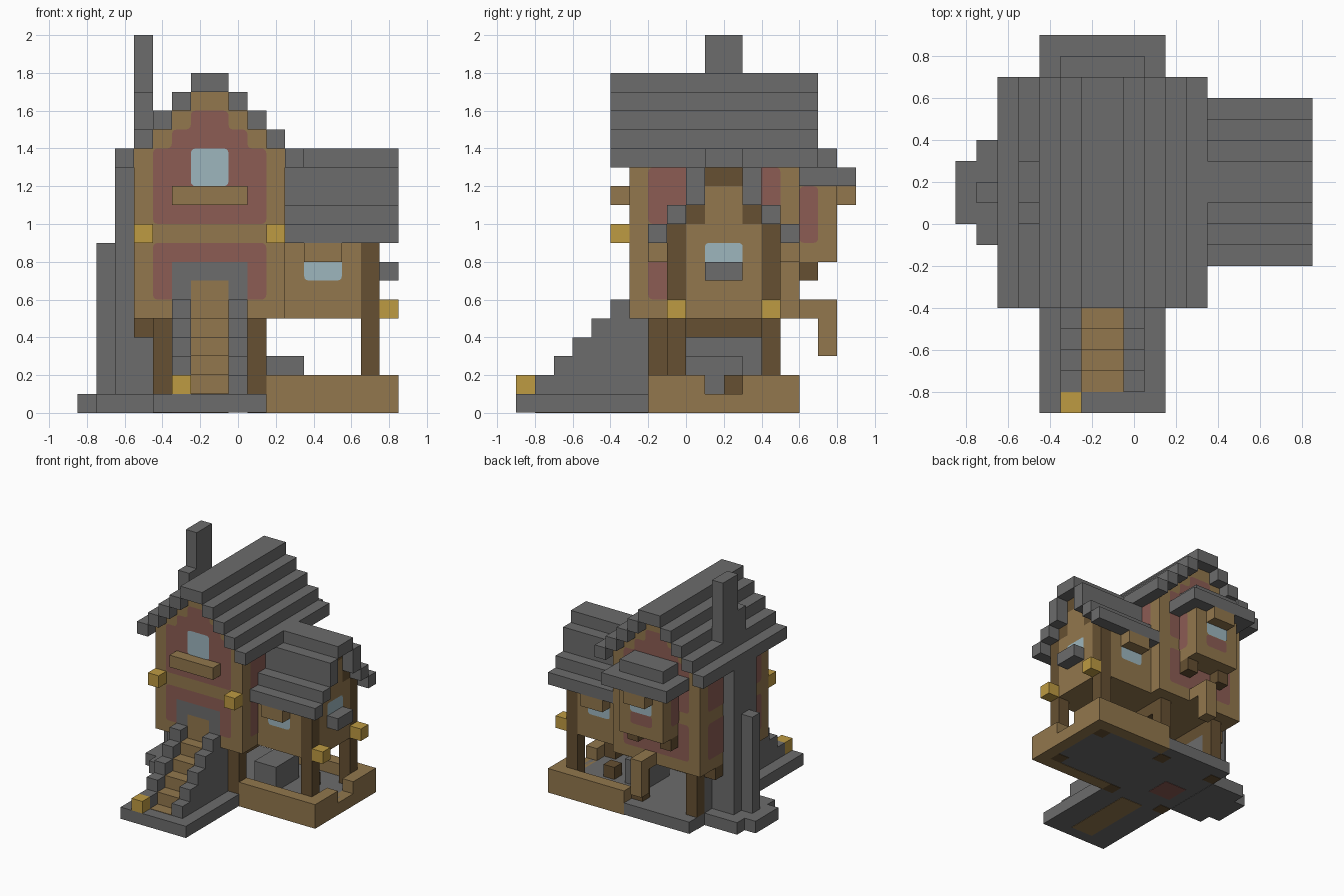
import bpy, bmesh
from mathutils import Vector

cube = bpy.data.objects.get("Cube")
if cube:
    bpy.data.objects.remove(cube, do_unlink=True)


def material(name, rgb):
    lin = [((c / 255 + 0.055) / 1.055) ** 2.4 for c in rgb] + [1]
    m = bpy.data.materials.new(name)
    m.use_nodes = True
    m.diffuse_color = lin
    m.node_tree.nodes["Principled BSDF"].inputs["Base Color"].default_value = lin
    return m


stone = material("grey stone", (108, 108, 108))
wood = material("light wood", (146, 119, 77))
dark = material("dark wood", (102, 80, 50))
red = material("red plaster", (140, 92, 84))
glass = material("pale glass", (157, 182, 190))
gold = material("lantern gold", (190, 155, 66))


def finish(name, bm, mat):
    me = bpy.data.meshes.new(name)
    bm.to_mesh(me)
    bm.free()
    me.materials.append(mat)
    bpy.context.collection.objects.link(bpy.data.objects.new(name, me))


def box(name, mat, x, y, z):
    """Block spanning the given x, y and z ranges."""
    bm = bmesh.new()
    bmesh.ops.create_cube(bm, size=1)
    for v in bm.verts:
        v.co = [r[0] if c < 0 else r[1] for c, r in zip(v.co, (x, y, z))]
    finish(name, bm, mat)


def panel(name, mat, pts, axis, side, pos, lift=0.004, rounding=0.025):
    """Thin painted panel with rounded corners on a wall facing axis/side."""
    at = pos + side * lift
    bm = bmesh.new()
    vs = [bm.verts.new((u, at, w) if axis == 1 else (at, u, w)) for u, w in pts]
    f = bm.faces.new(vs)
    f.normal_update()
    if f.normal[axis] * side < 0:
        f.normal_flip()
    if rounding:
        bmesh.ops.bevel(bm, geom=bm.verts[:], offset=rounding, segments=3,
                        profile=0.5, affect='VERTICES')
    finish(name, bm, mat)


def rect(u0, u1, w0, w1):
    return [(u0, w0), (u1, w0), (u1, w1), (u0, w1)]


MID = -0.15  # centre line of the main house
YC = 0.2     # centre line of the side wing

# Ground slabs
box("house_slab", stone, (-0.45, 0.15), (-0.9, 0.6), (0.003, 0.1))
box("wing_slab", stone, (0.15, 0.8), (-0.15, 0.55), (0.003, 0.1))
box("hearth_rug", red, (-0.35, -0.15), (0, 0.2), (0, 0.103))

# Wooden rim round the wing, with an entrance gap in the outer side
for y in (-0.2, 0.5):
    box("wing_rim", wood, (0.15, 0.85), (y, y + 0.1), (0, 0.2))
for y0, y1 in ((-0.1, 0.1), (0.3, 0.5)):
    box("wing_rim_end", wood, (0.75, 0.85), (y0, y1), (0, 0.2))
box("rim_threshold", wood, (0.75, 0.85), (0.1, 0.3), (0, 0.1))

# Furniture under the house
box("stone_bench", stone, (0.15, 0.35), (0, 0.3), (0.1, 0.3))
box("low_table", dark, (0.45, 0.55), (0.2, 0.3), (0.1, 0.2))
box("fireplace", stone, (-0.45, -0.35), (0, 0.4), (0.1, 0.4))

# Ground floor posts and beams
for x in (-0.45, 0.05):
    for y in (-0.2, 0.4):
        box("house_post", dark, (x, x + 0.1), (y, y + 0.1), (0, 0.5))
    box("floor_beam", dark, (x, x + 0.1), (-0.2, 0.5), (0.4, 0.5))
for y in (-0.1, 0.3):
    box("wall_bracket", dark, (-0.55, -0.45), (y, y + 0.1), (0.4, 0.5))

# Main house body, stepped gable and stepped roof
box("house_walls", wood, (-0.55, 0.25), (-0.3, 0.6), (0.5, 1.4))
for i in range(3):
    w, z = 0.3 - i * 0.1, 1.4 + i * 0.1
    box("gable_step", wood, (MID - w, MID + w), (-0.3, 0.6), (z, z + 0.1))
for i in range(4):
    w, z = 0.4 - i * 0.1, 1.3 + i * 0.1
    for x in (MID - w - 0.1, MID + w):
        box("house_roof_step", stone, (x, x + 0.1), (-0.4, 0.7), (z, z + 0.1))
box("house_ridge", stone, (MID - 0.1, MID + 0.1), (-0.4, 0.7), (1.7, 1.8))

# Red plaster panels
half = [(0.3, 1.0), (0.3, 1.4), (0.2, 1.4), (0.2, 1.5), (0.1, 1.5), (0.1, 1.6)]
gable = [(MID + u, w) for u, w in half] + [(MID - u, w) for u, w in reversed(half)]
for side, y in ((-1, -0.3), (1, 0.6)):
    panel("gable_plaster", red, gable, 1, side, y)
    panel("lower_plaster", red, rect(-0.45, 0.15, 0.6, 0.9), 1, side, y)
for side, x in ((-1, -0.55), (1, 0.25)):
    for w0, w1 in ((0.6, 0.9), (1.0, 1.3)):
        panel("side_plaster", red, rect(-0.2, 0.5, w0, w1), 0, side, x)

# Front window, flower box, door and lanterns
panel("front_window", glass, rect(-0.25, -0.05, 1.2, 1.4), 1, -1, -0.3, 0.008)
box("flower_box", wood, (-0.35, 0.05), (-0.4, -0.3), (1.1, 1.2))
panel("door_frame", stone, rect(-0.35, 0.05, 0.5, 0.8), 1, -1, -0.3, 0.007, 0)
panel("door", wood, rect(-0.25, -0.05, 0.5, 0.7), 1, -1, -0.3, 0.009, 0)
for x in (-0.55, 0.15):
    box("front_lantern", gold, (x, x + 0.1), (-0.4, -0.3), (0.9, 1.0))

# Staircase with solid stepped side walls
for i in range(5):
    y, top = -0.8 + i * 0.1, 0.2 + i * 0.1
    back = y + 0.1 if i < 4 else -0.3
    for x in (-0.35, -0.05):
        box("stair_wall", stone, (x, x + 0.1), (y, back), (0.1, top))
    box("stair_tread", wood, (-0.25, -0.05), (y, back), (0, top - 0.097))
box("stair_landing", wood, (-0.25, -0.05), (-0.3, -0.2), (0, 0.5))
for x in (-0.35, -0.05):
    box("landing_wall", stone, (x, x + 0.1), (-0.3, -0.2), (0.1, 0.5))
box("stair_lantern", gold, (-0.35, -0.25), (-0.9, -0.8), (0.1, 0.2))

# Chimney
box("chimney_foot", stone, (-0.75, -0.45), (-0.1, 0.4), (0, 0.1))
box("chimney_outer_foot", stone, (-0.85, -0.75), (0, 0.3), (0, 0.1))
box("chimney_buttress", stone, (-0.75, -0.65), (0.1, 0.2), (0.1, 0.9))
box("chimney_column", stone, (-0.65, -0.55), (0, 0.3), (0.1, 1.3))
box("chimney_core", stone, (-0.55, -0.45), (0, 0.3), (0.1, 1.7))
box("chimney_stack", stone, (-0.55, -0.45), (0.1, 0.3), (1.7, 2.0))

# Side wing walls, posts and gable
box("wing_walls", wood, (0.25, 0.65), (-0.1, 0.5), (0.5, 1.0))
box("wing_end_wall", wood, (0.65, 0.75), (0, 0.4), (0.5, 1.0))
box("wing_attic", wood, (0.25, 0.65), (0, 0.4), (1.0, 1.1))
box("wing_gable", wood, (0.25, 0.75), (0.1, 0.3), (1.0, 1.2))
box("wing_gable_top", dark, (0.25, 0.75), (0.1, 0.3), (1.2, 1.3))
for s in (-1, 1):
    def span(a, b):
        return sorted((YC + s * a, YC + s * b))
    box("wing_post", dark, (0.65, 0.75), span(0.2, 0.3), (0, 1.0))
    box("wing_gable_block", dark, (0.65, 0.75), span(0.1, 0.2), (1.0, 1.1))
    box("wing_lantern", gold, (0.75, 0.85), span(0.2, 0.3), (0.5, 0.6))
    box("wing_eave", stone, (0.25, 0.85), span(0.3, 0.4), (0.9, 1.0))
    box("wing_roof_middle", stone, (0.25, 0.85), span(0.2, 0.3), (1.0, 1.1))
    box("wing_roof_upper", stone, (0.25, 0.85), span(0.1, 0.2), (1.1, 1.3))
    box("window_awning", wood, (0.35, 0.55), span(0.3, 0.4), (0.8, 0.9))
    panel("wing_window", glass, rect(0.35, 0.55, 0.7, 0.9), 1, s, YC + s * 0.3)
box("wing_ridge", stone, (0.25, 0.85), (0.1, 0.3), (1.3, 1.4))
panel("wing_end_window", glass, rect(0.1, 0.3, 0.7, 0.9), 0, 1, 0.75, 0.004, 0.02)
box("window_sill", stone, (0.75, 0.85), (0.1, 0.3), (0.7, 0.8))

# Bay at the back
box("bay_walls", wood, (-0.35, 0.05), (0.6, 0.8), (0.8, 1.2))
for side, x in ((-1, -0.35), (1, 0.05)):
    panel("bay_side_plaster", red, rect(0.6, 0.7, 0.9, 1.2), 0, side, x)
panel("bay_plaster", red, rect(-0.25, -0.05, 0.9, 1.0), 1, 1, 0.8)
panel("bay_window", glass, rect(-0.25, -0.05, 1.0, 1.2), 1, 1, 0.8, 0.008)
box("bay_awning", wood, (-0.25, -0.05), (0.8, 0.9), (1.1, 1.2))
box("bay_roof", stone, (-0.45, 0.15), (0.6, 0.9), (1.2, 1.3))
box("bay_roof_top", stone, (-0.35, 0.05), (0.6, 0.8), (1.3, 1.4))
for x in (-0.35, -0.05):
    box("bay_bracket", dark, (x, x + 0.1), (0.6, 0.7), (0.7, 0.8))

# Hoist arm below the bay
box("hoist_arm", wood, (-0.15, -0.05), (0.6, 0.8), (0.5, 0.6))
box("hoist_drop", wood, (-0.15, -0.05), (0.7, 0.8), (0.3, 0.5))
